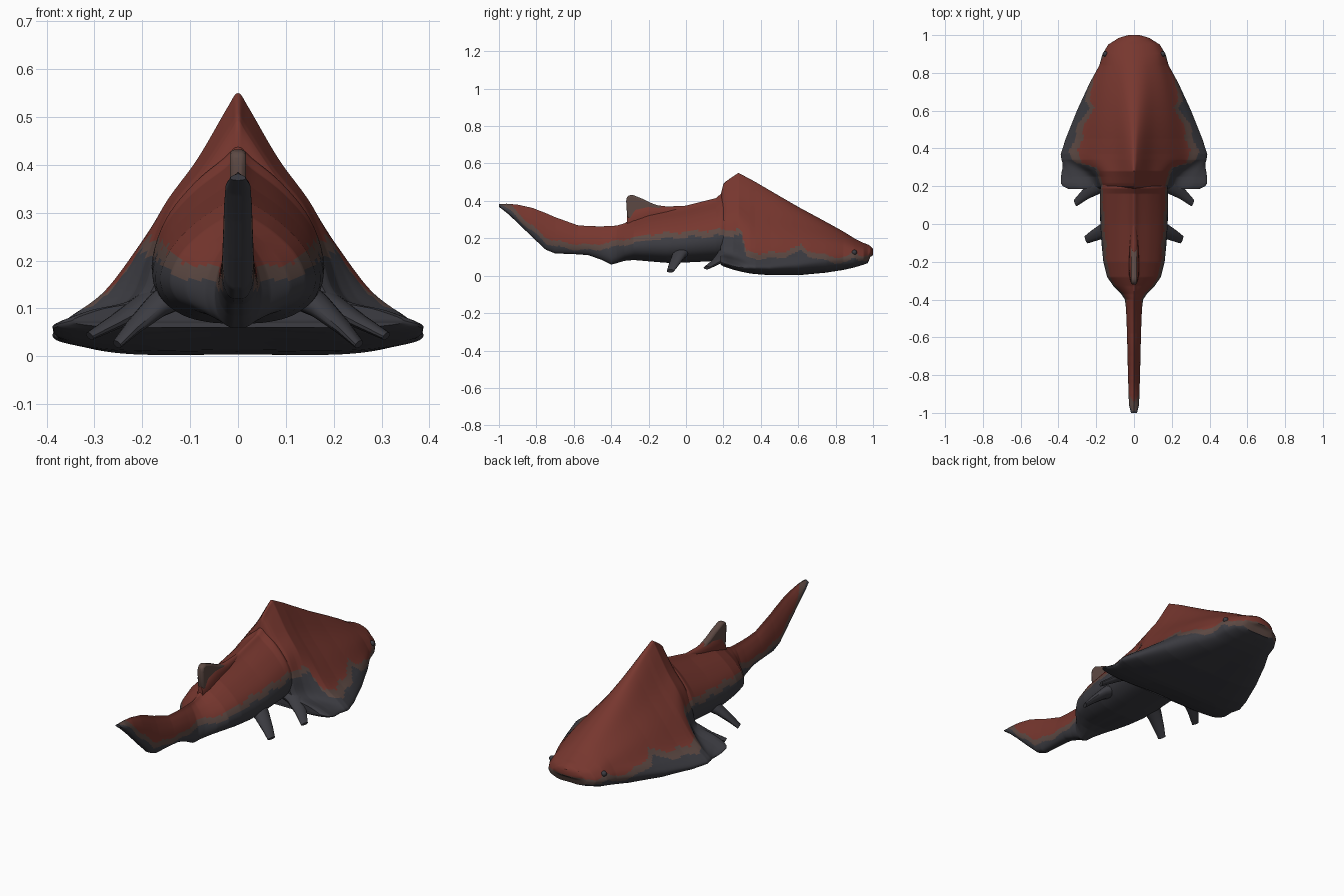
import bpy, bmesh, math
from mathutils import Vector

if "Cube" in bpy.data.objects:
    bpy.data.objects.remove(bpy.data.objects["Cube"])


def material(name, rgb):
    m = bpy.data.materials.new(name)
    m.diffuse_color = (*rgb, 1)
    m.use_nodes = True
    m.node_tree.nodes["Principled BSDF"].inputs["Base Color"].default_value = m.diffuse_color
    return m


MATS = [material("rust red", (0.185, 0.038, 0.028)),
        material("muddy brown", (0.108, 0.066, 0.056)),
        material("slate grey", (0.045, 0.045, 0.054))]


def interp(table, y):
    """Linear lookup in rows (y, values...) sorted by falling y."""
    for a, b in zip(table, table[1:]):
        if y >= b[0]:
            t = min(1, (a[0] - y) / (a[0] - b[0]))
            return [p + (q - p) * max(0, t) for p, q in zip(a[1:], b[1:])]
    return table[-1][1:]


def smooth_profile(pts, n=6):
    """Catmull-Rom curve through half-section points."""
    pts = [Vector(p) for p in pts]
    ext = [Vector((-pts[1].x, pts[1].y))] + pts + [Vector((-pts[-2].x, pts[-2].y))]
    out = []
    for a, b, c, d in zip(ext, ext[1:], ext[2:], ext[3:]):
        for i in range(n):
            t = i / n
            out.append(0.5 * (2 * b + (c - a) * t + (2 * a - 5 * b + 4 * c - d) * t * t
                              + (3 * b - a - 3 * c + d) * t ** 3))
    return out + [pts[-1]]


# height of the lower edge of the red back along the body
RED_LINE = [(1, .11), (.93, .11), (.9, .125), (.86, .1), (.8, .1), (.7, .12), (.65, .14),
            (.62, .165), (.59, .15), (.5, .125), (.4, .12), (.32, .13), (.295, .25),
            (.2, .245), (0, .235), (-.2, .22), (-.4, .18), (-.5, .165), (-.65, .175),
            (-.75, .205), (-.85, .29), (-.92, .36), (-1, .42)]


def skin_colour(c, n):
    line = interp(RED_LINE, c.y)[0] + 0.006 * math.sin(45 * c.y)
    if n.z < -0.45:
        return 1 if c.y > .95 and c.z > .08 else 2
    if c.z > line:
        return 0
    return 1 if c.z > line - 0.03 else 2


def finish(name, bm, rule):
    bmesh.ops.recalc_face_normals(bm, faces=bm.faces)
    bm.normal_update()
    for f in bm.faces:
        f.material_index = rule(f.calc_center_median(), f.normal)
    me = bpy.data.meshes.new(name)
    bm.to_mesh(me)
    bm.free()
    for m in MATS:
        me.materials.append(m)
    ob = bpy.data.objects.new(name, me)
    bpy.context.collection.objects.link(ob)
    bpy.ops.object.select_all(action='DESELECT')
    ob.select_set(True)
    bpy.context.view_layer.objects.active = ob
    bpy.ops.object.shade_smooth_by_angle(angle=math.radians(40))
    return ob


def loft(name, rings, rule):
    """Skin closed rings; ends are capped with strips across the ring."""
    bm = bmesh.new()
    vs = [[bm.verts.new(p) for p in r] for r in rings]
    n = len(vs[0])
    for a, b in zip(vs, vs[1:]):
        for i in range(n):
            j = (i + 1) % n
            bm.faces.new((a[i], a[j], b[j], b[i]))
    for r in (vs[0], vs[-1]):
        for i in range(n // 2):
            quad = list(dict.fromkeys((r[i], r[i + 1], r[-(i + 1)], r[(n - i) % n])))
            if len(quad) > 2:
                bm.faces.new(quad)
    return finish(name, bm, rule)


def body_rings(table, shape):
    """Rings from rows (y, top, bottom, half width, blend)."""
    ys = {r[0] for r in table}
    y0, y1 = table[-1][0], table[0][0]
    k = int((y1 - y0) / 0.009)
    ys |= {y0 + (y1 - y0) * i / k for i in range(1, k)}
    rings = []
    for y in sorted(ys, reverse=True):
        top, bot, w, blend = interp(table, y)
        half = [(p.x * w, y, bot + p.y * (top - bot)) for p in shape(blend)]
        rings.append(half + [(-x, yy, z) for x, yy, z in half[-2:0:-1]])
    return rings


# head shield: flared section, blunt at the snout, thin side lobes at the rear
FLARED = smooth_profile([(0, 1), (.08, .94), (.26, .71), (.48, .49), (.72, .25),
                         (.9, .15), (1, .07), (.9, .03), (.6, .0), (0, 0)])
BLUNT = smooth_profile([(0, 1), (.28, .96), (.55, .86), (.78, .72), (.92, .56),
                        (1, .4), (1, .25), (.88, .09), (.55, .0), (0, 0)])
LOBED = smooth_profile([(0, 1), (.05, .94), (.2, .75), (.37, .57), (.465, .36),
                        (.56, .17), (.84, .1), (1, .03), (.65, .0), (0, .02)])


def head_section(t):
    other = BLUNT if t > 0 else LOBED
    return [a.lerp(b, abs(t)) for a, b in zip(FLARED, other)]


HEAD = [(1, .145, .11, .03, 1), (.985, .16, .1, .08, 1), (.972, .167, .068, .1, 1),
        (.95, .175, .06, .135, 1), (.9, .2, .045, .165, .95), (.84, .237, .032, .182, .85),
        (.75, .287, .018, .232, .65), (.6, .368, .004, .302, .36), (.45, .455, .004, .362, .1),
        (.37, .502, .01, .388, 0), (.34, .518, .013, .39, -.1), (.28, .55, .025, .389, -.7),
        (.25, .53, .033, .388, -.9), (.215, .505, .045, .386, -1), (.2, .49, .05, .375, -1),
        (.185, .43, .06, .345, -1)]
loft("head_shield", body_rings(HEAD, head_section), skin_colour)

# trunk narrowing to the flat tail
ROUND = smooth_profile([(0, 1), (.16, .93), (.52, .78), (.84, .58), (1, .35),
                        (.92, .17), (.65, .05), (.3, 0), (0, 0)])
TRUNK = [(.4, .3, .1, .1, 0), (.25, .43, .08, .165, 0), (.19, .44, .08, .178, 0),
         (.16, .415, .08, .18, 0), (0, .375, .072, .178, 0), (-.1, .358, .07, .172, 0),
         (-.2, .34, .078, .162, 0), (-.28, .31, .085, .142, 0), (-.33, .28, .08, .108, 0),
         (-.37, .268, .068, .068, 0), (-.4, .266, .06, .048, 0), (-.45, .264, .085, .042, 0),
         (-.52, .265, .11, .039, 0),
         (-.58, .27, .115, .037, 0), (-.7, .313, .12, .034, 0), (-.75, .335, .14, .033, 0),
         (-.82, .362, .205, .031, 0), (-.9, .38, .283, .029, 0), (-.96, .385, .338, .026, 0),
         (-1, .382, .368, .016, 0)]
loft("trunk_and_tail", body_rings(TRUNK, lambda t: ROUND), skin_colour)

# rear back fin
bm = bmesh.new()
outline = [(-.1, .33), (-.1, .358), (-.18, .386), (-.23, .41), (-.29, .434), (-.315, .425),
           (-.32, .4), (-.315, .32), (-.29, .27)]
face = bm.faces.new([bm.verts.new((-.017, y, z)) for y, z in outline])
ext = bmesh.ops.extrude_face_region(bm, geom=[face])
bmesh.ops.translate(bm, vec=(.034, 0, 0), verts=[v for v in ext["geom"]
                                                 if isinstance(v, bmesh.types.BMVert)])
fin = finish("back_fin", bm, lambda c, n: 1)
bev = fin.modifiers.new("soft edges", 'BEVEL')
bev.width, bev.segments = .01, 2

# red ridge where the back fin grows from the trunk
loft("back_fin_base", [[(r * math.cos(a), y, z + h * math.sin(a))
                        for a in (i * math.tau / 16 for i in range(16))]
                       for y, z, r, h in ((.02, .36, .01, .015), (-.1, .34, .022, .03),
                                          (-.2, .32, .027, .062), (-.27, .3, .026, .07),
                                          (-.315, .28, .015, .04))],
     lambda c, n: 0)


# paired belly fins and eyes
def paddle(name, side, rows):
    rings = []
    for x, y, z, w, t in rows:
        rings.append([(side * (x + .35 * w * math.cos(a) + .6 * t * math.sin(a)),
                       y + w * math.cos(a), z + t * math.sin(a))
                      for a in (i * math.tau / 12 for i in range(12))])
    loft(name, rings, lambda c, n: 2)


for side, tag in ((1, "right"), (-1, "left")):
    paddle("front_belly_fin_" + tag, side,
           [(.1, .23, .14, .05, .035), (.19, .205, .11, .042, .022),
            (.25, .165, .075, .03, .014), (.31, .112, .042, .018, .008)])
    paddle("rear_belly_fin_" + tag, side,
           [(.1, -.01, .15, .05, .035), (.17, -.04, .105, .036, .022),
            (.22, -.065, .06, .027, .014), (.253, -.083, .025, .02, .008)])
    bm = bmesh.new()
    bmesh.ops.create_uvsphere(bm, u_segments=12, v_segments=8, radius=.014)
    bmesh.ops.translate(bm, vec=(side * .152, .9, .125), verts=bm.verts)
    finish("eye_" + tag, bm, lambda c, n: 2)
